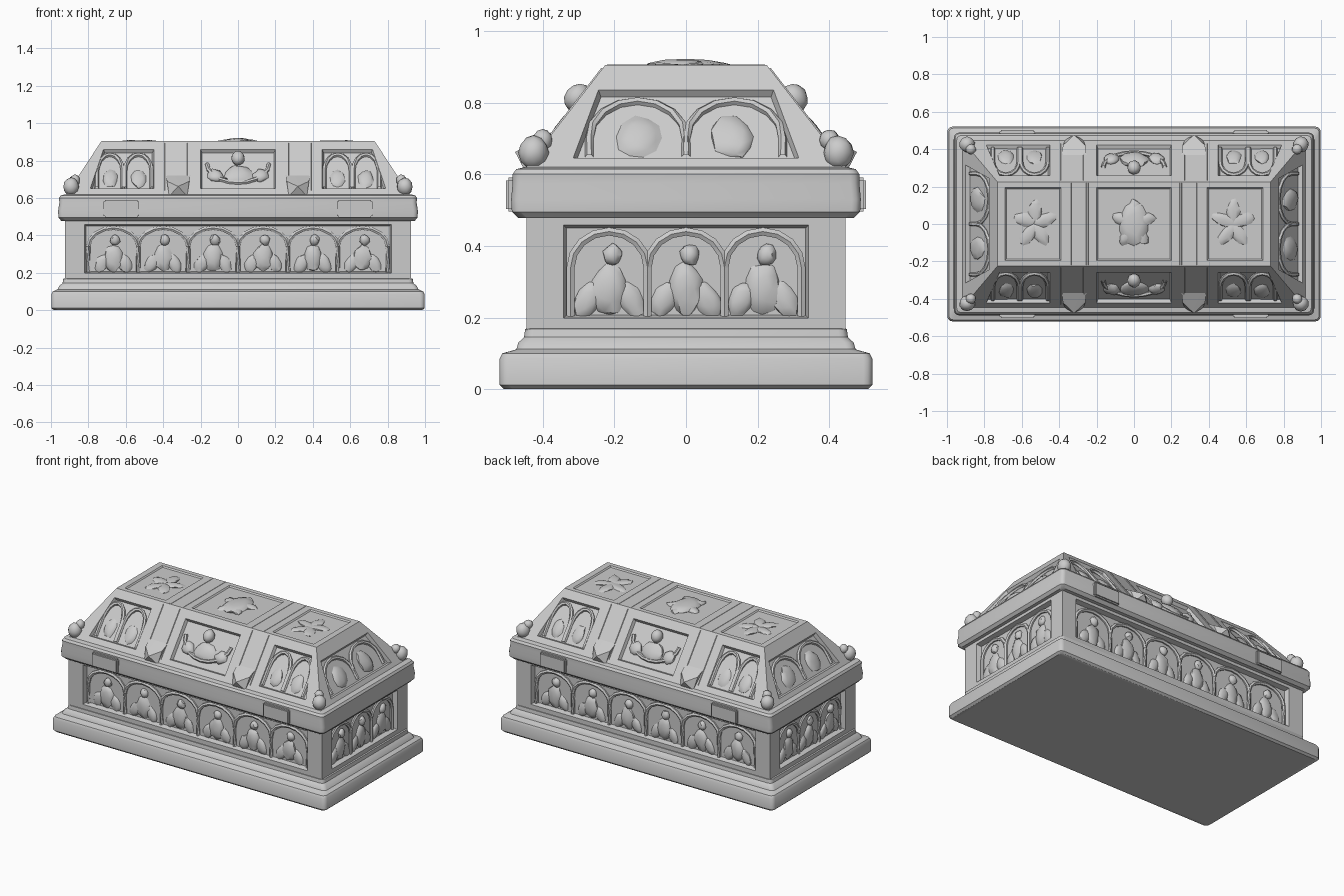
import bpy, bmesh, math, random
from mathutils import Matrix, Vector

if "Cube" in bpy.data.objects:
    bpy.data.objects.remove(bpy.data.objects["Cube"])

random.seed(4)
stone = bpy.data.materials.new("pale_grey_stone")
stone.diffuse_color = (0.6, 0.6, 0.6, 1)
stone.use_nodes = True
stone.node_tree.nodes["Principled BSDF"].inputs["Base Color"].default_value = stone.diffuse_color


def finish(name, bm, angle=35):
    me = bpy.data.meshes.new(name)
    bm.to_mesh(me)
    bm.free()
    me.materials.append(stone)
    ob = bpy.data.objects.new(name, me)
    bpy.context.collection.objects.link(ob)
    bpy.ops.object.select_all(action='DESELECT')
    ob.select_set(True)
    bpy.context.view_layer.objects.active = ob
    bpy.ops.object.shade_smooth_by_angle(angle=math.radians(angle))
    return ob


def loft(name, rings, r=0.025):
    """Stack of rounded rectangles (half x, half y, z)."""
    bm = bmesh.new()
    loops = []
    for hx, hy, z in rings:
        loop = []
        for k, (sx, sy) in enumerate([(1, 1), (-1, 1), (-1, -1), (1, -1)]):
            for s in range(4):
                a = math.pi / 2 * (k + s / 3)
                loop.append(bm.verts.new((sx * (hx - r) + r * math.cos(a),
                                          sy * (hy - r) + r * math.sin(a), z)))
        loops.append(loop)
    n = len(loops[0])
    for lo, hi in zip(loops, loops[1:]):
        for i in range(n):
            bm.faces.new((lo[i], lo[(i + 1) % n], hi[(i + 1) % n], hi[i]))
    bm.faces.new(loops[0][::-1])
    bm.faces.new(loops[-1])
    return finish(name, bm)


def grid(bm, rows, cells, inset, depth):
    """Face grid whose listed (column, row) cells become sunken panels."""
    vs = [[bm.verts.new(p) for p in row] for row in rows]
    sunk = []
    for j in range(len(vs) - 1):
        for i in range(len(vs[0]) - 1):
            f = bm.faces.new((vs[j][i], vs[j][i + 1], vs[j + 1][i + 1], vs[j + 1][i]))
            if (i, j) in cells:
                sunk.append(f)
    bm.normal_update()
    bmesh.ops.inset_individual(bm, faces=sunk, thickness=inset, depth=-depth)


class Wall:
    """Possibly sloping wall: half width a, distance d, height z, turned about z."""
    def __init__(self, a0, a1, d0, d1, z0, z1, turn):
        self.a0, self.a1, self.d0, self.d1, self.z0, self.z1 = a0, a1, d0, d1, z0, z1
        self.rot = Matrix.Rotation(turn * math.pi / 2, 4, 'Z')

    def frame(self, x, z, off=0.0):
        t = (z - self.z0) / (self.z1 - self.z0)
        up = Vector((0, self.d0 - self.d1, self.z1 - self.z0)).normalized()
        nor = Vector((1, 0, 0)).cross(up)
        loc = Vector((x, -(self.d0 + (self.d1 - self.d0) * t), z)) + nor * off
        m = Matrix((Vector((1, 0, 0)), up, nor)).transposed().to_4x4()
        return self.rot @ Matrix.Translation(loc) @ m

    def pt(self, x, z, off=0.0):
        return self.frame(x, z, off).translation

    def rows(self, us, zs, gap):
        out = []
        for z in zs:
            t = (z - self.z0) / (self.z1 - self.z0)
            a = self.a0 + (self.a1 - self.a0) * t
            xs = [-a] + [max(-a + gap, min(a - gap, u)) for u in us] + [a]
            out.append([self.pt(x, z) for x in xs])
        return out


def blob(bm, frame, rx, ry, rz, spin=0.0, rough=0.12):
    m = frame @ Matrix.Rotation(spin, 4, 'Z') @ Matrix.Diagonal((rx, ry, rz, 1))
    new = bmesh.ops.create_icosphere(bm, subdivisions=2, radius=1)['verts']
    for v in new:
        v.co = m @ (v.co * (1 + random.uniform(-rough, rough)))


def tube(bm, pts, r):
    """Six sided moulding along a path."""
    rings = []
    for i, p in enumerate(pts):
        d = (pts[min(i + 1, len(pts) - 1)] - pts[max(i - 1, 0)]).normalized()
        q = d.to_track_quat('Z', 'Y')
        rings.append([bm.verts.new(p + q @ Vector((r * math.cos(k * math.pi / 3),
                                                   r * math.sin(k * math.pi / 3), 0))) for k in range(6)])
    for a, b in zip(rings, rings[1:]):
        for k in range(6):
            bm.faces.new((a[k], a[(k + 1) % 6], b[(k + 1) % 6], b[k]))


def arch(bm, w, x0, x1, zb, zs, zt, off, r):
    c, h = (x0 + x1) / 2, (x1 - x0) / 2
    pts = [w.pt(x0, zb, off)]
    for i in range(9):
        a = math.pi * (1 - i / 8)
        pts.append(w.pt(c + h * math.cos(a), zs + (zt - zs) * math.sin(a), off))
    tube(bm, pts + [w.pt(x1, zb, off)], r)


# plinth, stepped moulding and lid rim
loft("plinth", [(.985, .508, 0), (.998, .52, .012), (.998, .52, .085), (.99, .513, .1),
                (.972, .48, .109), (.965, .473, .112), (.955, .468, .13), (.938, .452, .145),
                (.934, .449, .168), (.925, .44, .17)])
loft("lid_rim", [(.92, .43, .477), (.945, .468, .478), (.96, .486, .495), (.962, .488, .53),
                 (.955, .484, .575), (.957, .484, .6), (.948, .474, .614), (.92, .45, .62)])

# chest body with sunken panels
body = bmesh.new()
body_relief = bmesh.new()
for turn in range(4):
    end = turn % 2
    a, d, edge = (.445, .925, .342) if end else (.925, .445, .82)
    w = Wall(a, a, d, d, .165, .485, turn)
    grid(body, w.rows((-edge, edge), (.165, .198, .458, .485), .02), {(1, 1)}, .012, .032)
    # arcade with carved figures
    n = 3 if end else 6
    step = 2 * (edge - .02) / n
    for i in range(n):
        x0 = -edge + .02 + i * step
        arch(body_relief, w, x0, x0 + step, .2, .34, .44, -.03, .013)
        c = x0 + step / 2
        blob(body_relief, w.frame(c, .28, -.034), .05, .075, .022)
        blob(body_relief, w.frame(c + .01, .375, -.03), .027, .03, .022)
        for s in (-1, 1):
            blob(body_relief, w.frame(c + s * .06, .25, -.034), .035, .055, .016, s * .5)
finish("chest_body", body, 25)
finish("body_carvings", body_relief, 40)

# sloping lid with sunken panels
lid = bmesh.new()
lid_relief = bmesh.new()
TOP = .905
for turn in range(4):
    if turn % 2:
        w = Wall(.45, .225, .92, .73, .615, TOP, turn)
        grid(lid, w.rows((-.315, .315), (.615, .645, .835, TOP), .035), {(1, 1)}, .012, .022)
        for s in (-1, 1):
            arch(lid_relief, w, min(0, s * .27), max(0, s * .27), .66, .71, .815, -.02, .012)
            blob(lid_relief, w.frame(s * .13, .715, -.022), .06, .07, .018, s * .4)
        continue
    w = Wall(.92, .73, .45, .225, .615, TOP, turn)
    us = (-.79, -.45, -.2, .2, .45, .79)
    grid(lid, w.rows(us, (.615, .65, .86, TOP), .04), {(1, 1), (3, 1), (5, 1)}, .012, .02)
    for s in (-1, 1):
        # paired arches beside the centre panel
        for x0, x1 in ((.46, .605), (.615, .755)):
            arch(lid_relief, w, *sorted((s * x0, s * x1)), .66, .75, .84, -.014, .012)
            blob(lid_relief, w.frame(s * (x0 + x1) / 2, .715, -.02), .04, .06, .014)
        # narrow vertical ribs
        for x in (.265, .385):
            tube(lid_relief, [w.pt(s * x, .64, -.004), w.pt(s * x, .895, -.004)], .009)
        blob(lid_relief, w.frame(s * .12, .73, -.018), .045, .04, .022, s * .6)
    # winged bust in the centre panel
    blob(lid_relief, w.frame(0, .81, .005), .036, .042, .036, rough=.04)
    blob(lid_relief, w.frame(0, .735, -.015), .075, .06, .022)
    tube(lid_relief, [w.pt(.165 * math.cos(a), .79 - .1 * math.sin(a), -.013)
                      for a in [math.pi * i / 10 for i in range(11)]], .012)
# flat lid top with three panels
xs = (-.73, -.69, -.39, -.2, .2, .39, .69, .73)
rows = [[(x, y, TOP) for x in xs] for y in (-.225, -.195, .195, .225)]
grid(lid, rows, {(1, 1), (3, 1), (5, 1)}, .01, .008)
bmesh.ops.remove_doubles(lid, verts=lid.verts, dist=.0005)
finish("lid", lid, 25)
for cx in (-.53, 0, .53):
    for i in range(5):
        a = i * math.tau / 5 + .3
        f = Matrix.Translation((cx + .05 * math.cos(a), .065 * math.sin(a), TOP - .008))
        blob(lid_relief, f, .07, .035, .018 if cx == 0 else .012, a)
blob(lid_relief, Matrix.Translation((0, 0, TOP - .005)), .08, .12, .022, rough=.03)
for x in (-.34, -.25, .25, .34):
    tube(lid_relief, [Vector((x, -.22, TOP - .006)), Vector((x, .22, TOP - .006))], .009)
finish("lid_carvings", lid_relief, 40)

# pointed claws, rim straps and corner knobs, mirrored to all four quarters
claws, straps, knobs = bmesh.new(), bmesh.new(), bmesh.new()
for sx in (-1, 1):
    for sy in (-1, 1):
        pts = [(-.065, .37, .72), (.065, .37, .72), (-.048, .45, .61), (.048, .45, .61),
               (-.06, .42, .69), (.06, .42, .69), (0, .477, .662), (0, .45, .61),
               (-.04, .36, .62), (.04, .36, .62)]
        vs = [claws.verts.new((sx * .32 + x, sy * y, z)) for x, y, z in pts]
        bmesh.ops.convex_hull(claws, input=vs)
        m = Matrix.Translation((sx * .625, sy * .485, .543)) @ Matrix.Diagonal((.19, .036, .095, 1))
        bmesh.ops.create_cube(straps, size=1, matrix=m)
        f = Matrix.Translation((sx * .892, sy * .425, .66))
        blob(knobs, f, .042, .042, .048, rough=.05)
        blob(knobs, Matrix.Translation((sx * .872, sy * .4, .695)), .028, .028, .03, rough=.05)
bmesh.ops.bevel(straps, geom=straps.edges[:], offset=.008, segments=2, affect='EDGES')
for name, bm in (("lid_claws", claws), ("rim_straps", straps), ("corner_knobs", knobs)):
    bmesh.ops.recalc_face_normals(bm, faces=bm.faces[:])
    finish(name, bm, 40)
